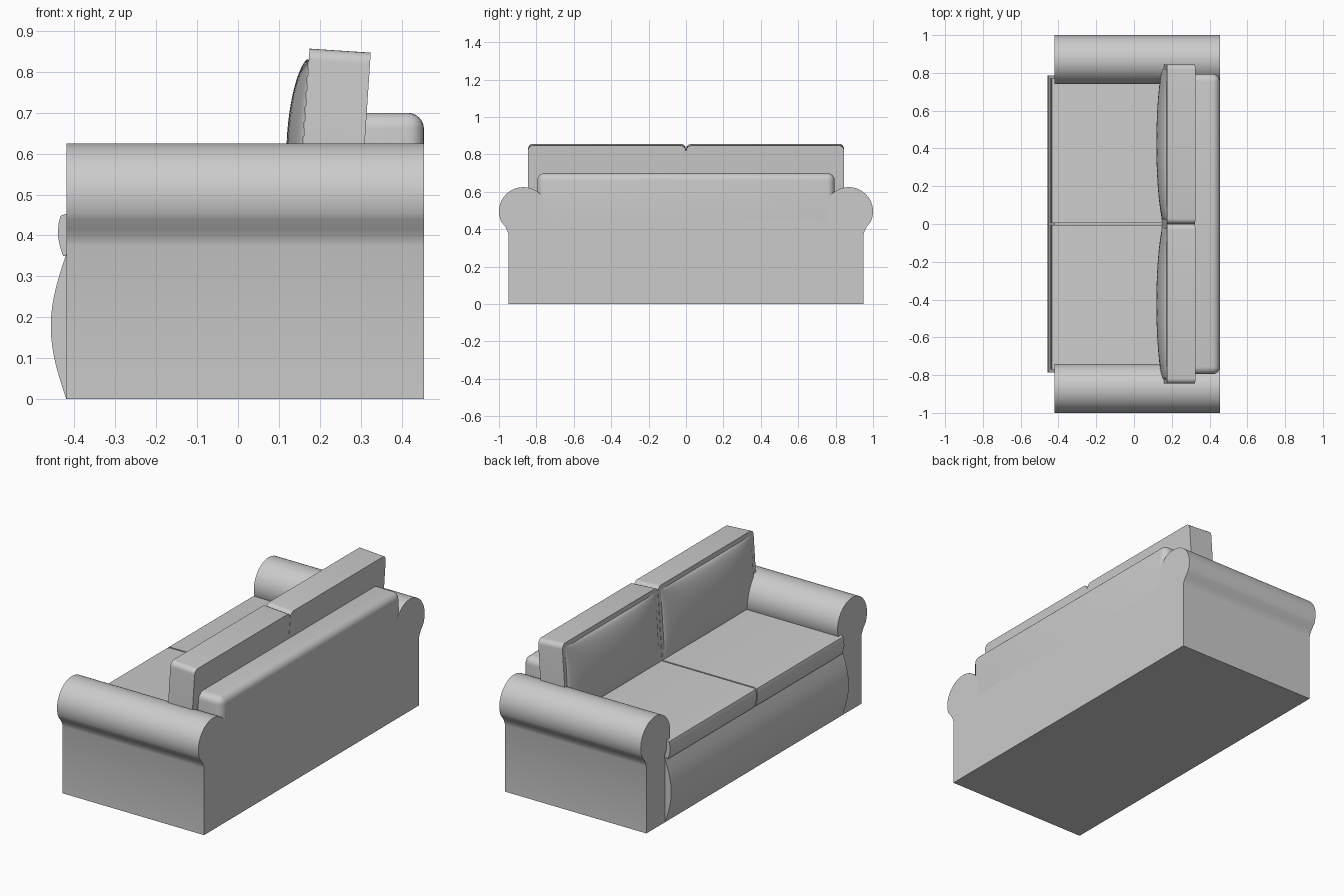
import bpy, bmesh, math
from mathutils import Vector, Matrix

cube = bpy.data.objects.get("Cube")
if cube:
    bpy.data.objects.remove(cube, do_unlink=True)

# Single upholstery colour
GREY = (0.6, 0.6, 0.6, 1)
fabric = bpy.data.materials.new("grey fabric")
fabric.use_nodes = True
fabric.diffuse_color = GREY
fabric.node_tree.nodes["Principled BSDF"].inputs["Base Color"].default_value = GREY


def finish(name, bm, angle=35):
    bmesh.ops.recalc_face_normals(bm, faces=bm.faces)
    mesh = bpy.data.meshes.new(name)
    bm.to_mesh(mesh)
    bm.free()
    mesh.materials.append(fabric)
    ob = bpy.data.objects.new(name, mesh)
    bpy.context.collection.objects.link(ob)
    bpy.ops.object.select_all(action='DESELECT')
    ob.select_set(True)
    bpy.context.view_layer.objects.active = ob
    bpy.ops.object.shade_smooth_by_angle(angle=math.radians(angle))
    return ob


def prism(points, axis, a, b):
    """Extrude a profile: (y, z) points along x, or (x, z) points along y."""
    bm = bmesh.new()
    place = (lambda p, q: (a, p, q)) if axis == 'x' else (lambda p, q: (p, a, q))
    face = bm.faces.new([bm.verts.new(place(p, q)) for p, q in points])
    out = bmesh.ops.extrude_face_region(bm, geom=[face])
    shift = Vector((b - a, 0, 0)) if axis == 'x' else Vector((0, b - a, 0))
    bmesh.ops.translate(bm, vec=shift,
                        verts=[v for v in out['geom'] if isinstance(v, bmesh.types.BMVert)])
    return bm


def arc(cx, cz, r, start, end, n):
    return [(cx + r * math.cos(math.radians(start + (end - start) * i / n)),
             cz + r * math.sin(math.radians(start + (end - start) * i / n)))
            for i in range(n + 1)]


def rounded_top(y0, y1, z0, z1, r):
    return [(y0, z0), (y1, z0)] + arc(y1 - r, z1 - r, r, 0, 90, 6) \
        + arc(y0 + r, z1 - r, r, 90, 180, 6)


# Base with raised rear
finish("base", prism([(-.42, 0), (.455, 0), (.455, .45), (.3, .45), (.3, .35), (-.42, .35)],
                     'y', -.79, .79))

# Bowed front apron
bow = [(-.42 - .038 * math.sin(math.pi * i / 14), .355 * i / 14) for i in range(15)]
finish("front_apron", prism(bow + [(-.40, .355), (-.40, 0)], 'y', -.785, .785))

# Back panel with softened edges
bm = bmesh.new()
bmesh.ops.create_cube(bm, size=1)
bmesh.ops.scale(bm, vec=(.205, 1.59, .40), verts=bm.verts)
bmesh.ops.translate(bm, vec=(.3525, 0, .50), verts=bm.verts)
bmesh.ops.bevel(bm, geom=bm.edges[:], offset=.04, segments=6, profile=.5, affect='EDGES')
finish("back_panel", bm)

# Rolled arm profile
roll = [(.95, 0), (.95, .375), (.955, .392), (.967, .415)] \
    + arc(.87, .495, .13, -25, 205, 40) + [(.765, .415), (.785, .385), (.79, .36), (.79, 0)]

TILT = math.radians(3.8)
for side, label in ((1, "left"), (-1, "right")):
    # Rolled arm
    finish(label + "_arm", prism([(side * y, z) for y, z in roll], 'x', -.42, .455))

    # Seat cushion with bulged front lip
    lip = [(-.428, .35), (-.436, .375), (-.441, .40), (-.439, .43), (-.434, .448),
           (-.42, .453), (.2, .453), (.2, .35)]
    finish(label + "_seat_cushion", prism(lip, 'y', side * .004, side * .77))

    # Back cushion: block with rounded top corners, plus a pillowed front
    bm = prism(rounded_top(.001, .845, -.41, 0, .028), 'x', 0, .15)
    N, M, depth = 28, 20, .040
    grid = []
    for i in range(N + 1):
        u = -math.cos(math.pi * i / N)
        row = []
        for j in range(M + 1):
            v = -math.cos(math.pi * j / M)
            puff = depth * ((1 - u * u) * (1 - v * v)) ** .6
            row.append(bm.verts.new((-puff - .001, .423 + .40 * u, -.215 + .19 * v)))
        grid.append(row)
    for i in range(N):
        for j in range(M):
            bm.faces.new((grid[i][j], grid[i + 1][j], grid[i + 1][j + 1], grid[i][j + 1]))
    bmesh.ops.scale(bm, vec=(1, side, 1), verts=bm.verts)
    bmesh.ops.transform(bm, verts=bm.verts, matrix=Matrix.Translation((.175, 0, .857))
                        @ Matrix.Rotation(TILT, 4, 'Y'))
    finish(label + "_back_cushion", bm)
